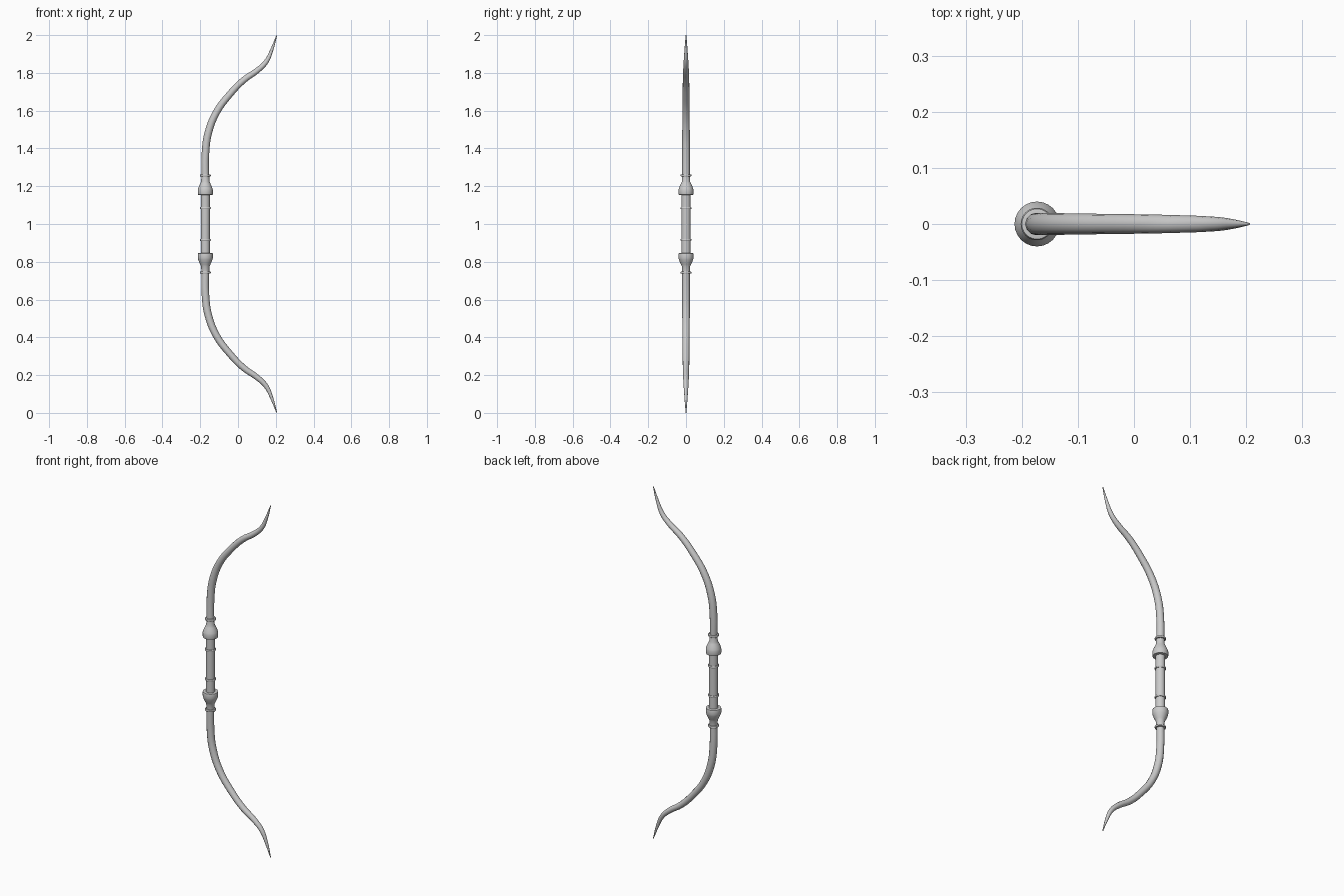
import bpy, bmesh, math

if "Cube" in bpy.data.objects:
    bpy.data.objects.remove(bpy.data.objects["Cube"])

AXIS_X = -0.173   # straight centre line of the handle
SIDES = 24


def finish(ob):
    # every part is built for the upper half and mirrored about mid height
    mod = ob.modifiers.new("mirror", 'MIRROR')
    mod.use_axis = (False, False, True)
    bpy.ops.object.select_all(action='DESELECT')
    ob.select_set(True)
    bpy.context.view_layer.objects.active = ob
    bpy.ops.object.shade_smooth_by_angle(angle=math.radians(35))


def lathe(name, profile):
    """Spin (radius, height above middle) points around the handle axis."""
    bm = bmesh.new()
    rings = []
    for r, z in profile:
        rings.append([bm.verts.new((r * math.cos(2 * math.pi * i / SIDES),
                                    r * math.sin(2 * math.pi * i / SIDES), z))
                      for i in range(SIDES)])
    for a, b in zip(rings, rings[1:]):
        for i in range(SIDES):
            j = (i + 1) % SIDES
            bm.faces.new((a[i], a[j], b[j], b[i]))
    if profile[0][1] > 0:
        bm.faces.new(rings[0][::-1])
    bm.faces.new(rings[-1])
    me = bpy.data.meshes.new(name)
    bm.to_mesh(me)
    bm.free()
    ob = bpy.data.objects.new(name, me)
    ob.location = (AXIS_X, 0, 1)
    bpy.context.collection.objects.link(ob)
    finish(ob)


# straight grip between the collars
lathe("grip", [(0.024, 0), (0.024, 0.17)])

# bell-shaped collars: flat rim facing the grip, dome facing the limb
lathe("collar", [(0.032, 0.154), (0.039, 0.155), (0.040, 0.158), (0.040, 0.180),
                 (0.038, 0.188), (0.033, 0.201), (0.027, 0.214), (0.022, 0.224),
                 (0.021, 0.258)])

# thin bands on the grip and at the root of each limb
for name, z in (("grip_band", 0.084), ("limb_band", 0.257)):
    lathe(name, [(0.021, z - 0.006), (0.027, z - 0.005), (0.029, z - 0.002),
                 (0.029, z + 0.002), (0.027, z + 0.005), (0.021, z + 0.006)])

# recurved tapering limbs: x, height above middle, radius
path = [(-0.173, 0.22, 0.020), (-0.172, 0.38, 0.020), (-0.158, 0.48, 0.020),
        (-0.115, 0.590, 0.019), (-0.045, 0.685, 0.018), (0.030, 0.762, 0.017),
        (0.105, 0.815, 0.015), (0.150, 0.860, 0.0125), (0.180, 0.925, 0.008),
        (0.205, 0.999, 0.002)]
cu = bpy.data.curves.new("limb", 'CURVE')
cu.dimensions = '3D'
cu.bevel_depth = 1.0
cu.bevel_resolution = 4
cu.resolution_u = 4
cu.use_fill_caps = True
sp = cu.splines.new('BEZIER')
sp.bezier_points.add(len(path) - 1)
for p, (x, z, r) in zip(sp.bezier_points, path):
    p.co = (x, 0, z)
    p.radius = r
    p.handle_left_type = p.handle_right_type = 'AUTO'
limb = bpy.data.objects.new("limb", cu)
limb.location = (0, 0, 1)
bpy.context.collection.objects.link(limb)
bpy.ops.object.select_all(action='DESELECT')
limb.select_set(True)
bpy.context.view_layer.objects.active = limb
bpy.ops.object.convert(target='MESH')
finish(bpy.context.view_layer.objects.active)
